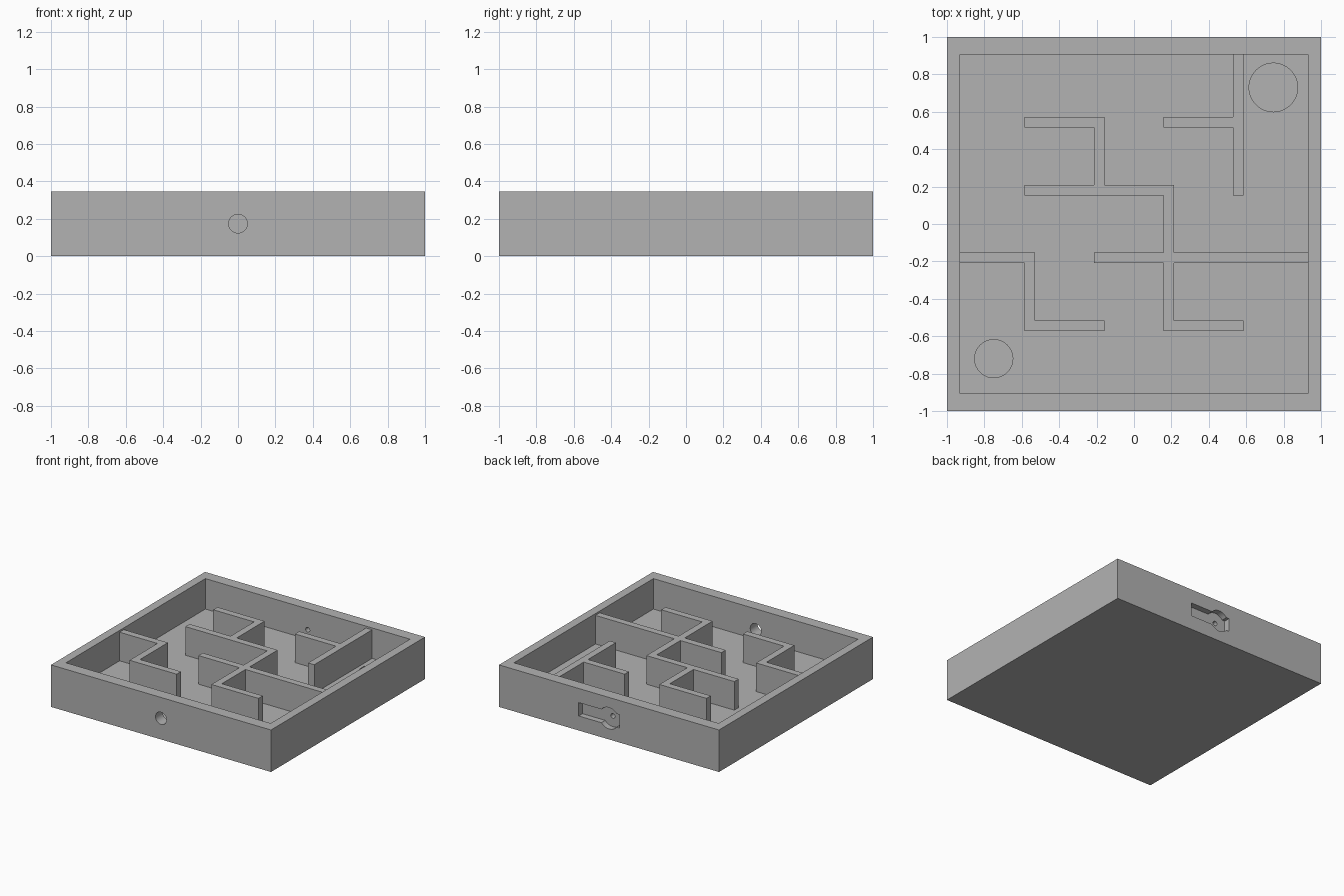
import bpy
import bmesh
import math

if "Cube" in bpy.data.objects:
    bpy.data.objects.remove(bpy.data.objects["Cube"])

HEIGHT = 0.345        # tray rim
FLOOR = 0.095         # top of the floor
MAZE_TOP = 0.33
HALF_X, HALF_Y = 0.93, 0.905   # inside of the tray
HALF_WALL = 0.028
MID = 0.174           # height of the holes

grey = bpy.data.materials.new("grey")
grey.use_nodes = True
grey.diffuse_color = (0.448, 0.448, 0.448, 1)
grey.node_tree.nodes["Principled BSDF"].inputs["Base Color"].default_value = grey.diffuse_color


def box(name, x, y, z):
    """Box from (low, high) ranges."""
    bpy.ops.mesh.primitive_cube_add(size=1, location=[sum(r) / 2 for r in (x, y, z)])
    ob = bpy.context.object
    ob.name = name
    ob.scale = [r[1] - r[0] for r in (x, y, z)]
    bpy.ops.object.transform_apply(location=True, rotation=True, scale=True)
    return ob


def rod(name, radius, centre, length, along_y=False):
    bpy.ops.mesh.primitive_cylinder_add(
        vertices=64, radius=radius, depth=length, location=centre,
        rotation=(math.pi / 2 if along_y else 0, 0, 0))
    bpy.context.object.name = name
    return bpy.context.object


def cut(target, cutter):
    mod = target.modifiers.new(cutter.name, "BOOLEAN")
    mod.operation = "DIFFERENCE"
    mod.solver = "EXACT"
    mod.object = cutter
    bpy.context.view_layer.objects.active = target
    bpy.ops.object.modifier_apply(modifier=mod.name)
    bpy.data.objects.remove(cutter)


# Tray with its cavity
tray = box("tray", (-1, 1), (-1, 1), (0, HEIGHT))
cut(tray, box("cavity", (-HALF_X, HALF_X), (-HALF_Y, HALF_Y), (FLOOR, 1)))

# Start and finish recesses in the floor
cut(tray, rod("finish_recess", 0.13, (0.745, 0.73, FLOOR), 0.08))
cut(tray, rod("start_recess", 0.102, (-0.75, -0.72, FLOOR), 0.08))

# Hole through the front, latch pocket and pin hole in the back
cut(tray, rod("front_hole", 0.05, (0, -0.95, MID), 0.2, True))
cut(tray, box("latch_slot", (-0.095, 0.275), (0.95, 1.1), (MID - 0.055, MID + 0.055)))
cut(tray, rod("latch_round", 0.088, (0, 1.05, MID), 0.2, True))
cut(tray, rod("pin_hole", 0.019, (0, 0.95, MID), 0.3, True))

# Maze runs between nodes of a five by five grid
RUNS = [
    ((1, 4), (2, 4)), ((2, 3), (2, 4)), ((1, 3), (3, 3)), ((3, 1), (3, 3)),
    ((2, 2), (5, 2)), ((3, 1), (4, 1)), ((3, 4), (4, 4)), ((4, 3), (4, 5)),
    ((0, 2), (1, 2)), ((1, 1), (1, 2)), ((1, 1), (2, 1)),
]


def edges(half):
    """Both sides of the wall on every grid line."""
    return [half * (2 * i / 5 - 1) + s * HALF_WALL for i in range(6) for s in (-1, 1)]


xs, ys = edges(HALF_X), edges(HALF_Y)
cells = {(i, j) for a, b in RUNS
         for i in range(2 * a[0], 2 * b[0] + 1)
         for j in range(2 * a[1], 2 * b[1] + 1)}

bm = bmesh.new()
for i, j in sorted(cells):
    corners = [(i, j), (i + 1, j), (i + 1, j + 1), (i, j + 1)]
    bm.faces.new([bm.verts.new((xs[p], ys[q], FLOOR - 0.01)) for p, q in corners])
bmesh.ops.remove_doubles(bm, verts=bm.verts[:], dist=0.0001)
bmesh.ops.dissolve_limit(bm, angle_limit=0.01, verts=bm.verts[:], edges=bm.edges[:])
raised = bmesh.ops.extrude_face_region(bm, geom=bm.faces[:], use_keep_orig=True)
for v in raised["geom"]:
    if isinstance(v, bmesh.types.BMVert):
        v.co.z = MAZE_TOP
bmesh.ops.recalc_face_normals(bm, faces=bm.faces[:])
mesh = bpy.data.meshes.new("maze_walls")
bm.to_mesh(mesh)
bm.free()
maze = bpy.data.objects.new("maze_walls", mesh)
bpy.context.collection.objects.link(maze)

# Colour and shading
for ob in (tray, maze):
    ob.data.materials.clear()
    ob.data.materials.append(grey)
    for face in ob.data.polygons:
        face.material_index = 0
bpy.ops.object.select_all(action="DESELECT")
tray.select_set(True)
bpy.context.view_layer.objects.active = tray
bpy.ops.object.shade_smooth_by_angle(angle=math.radians(30))
